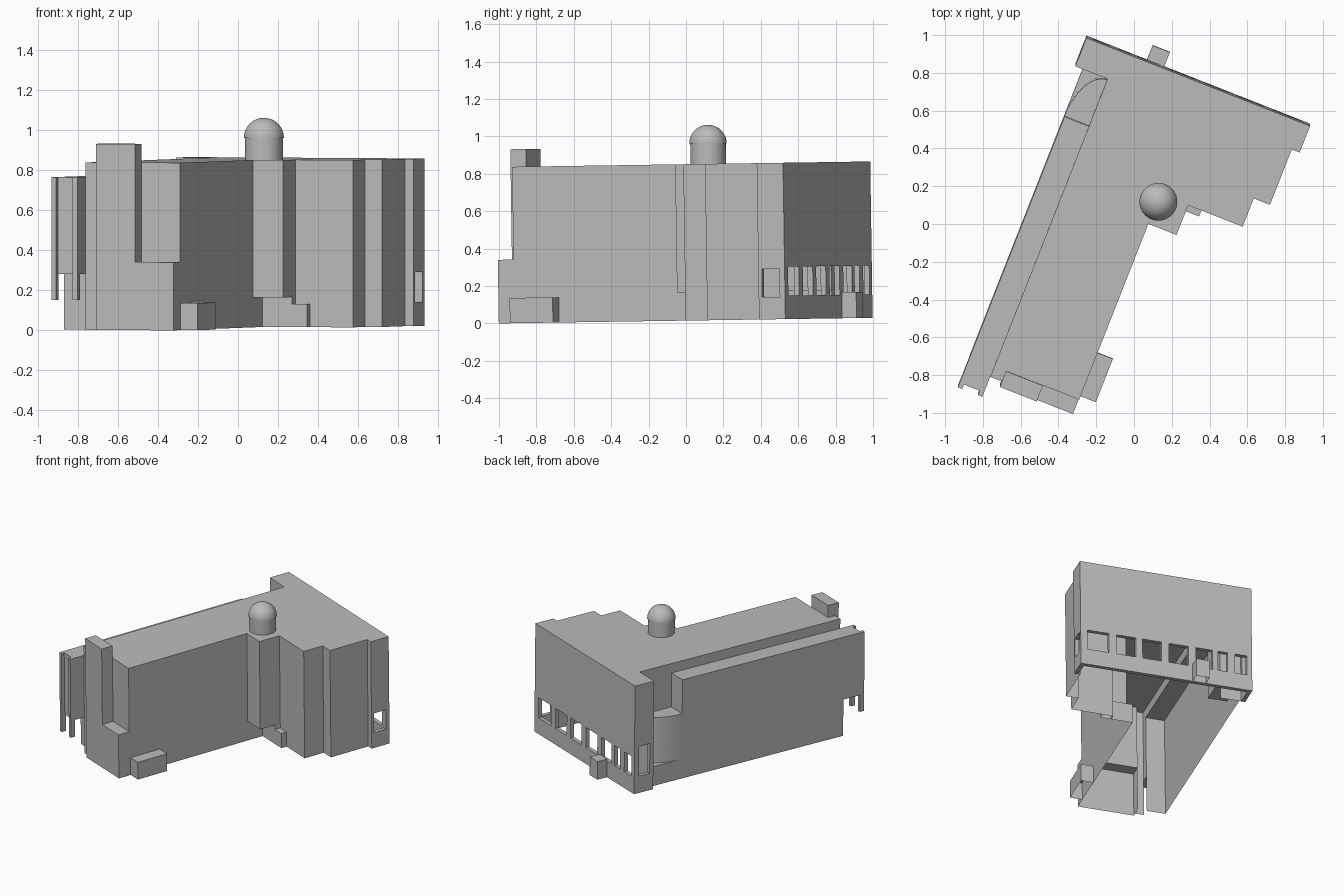
import bpy, bmesh, math
from mathutils import Matrix

cube = bpy.data.objects.get("Cube")
if cube:
    bpy.data.objects.remove(cube, do_unlink=True)

grey = bpy.data.materials.new("plain_grey")
grey.use_nodes = True
grey.diffuse_color = (0.5, 0.5, 0.5, 1)
grey.node_tree.nodes["Principled BSDF"].inputs["Base Color"].default_value = (0.5, 0.5, 0.5, 1)

# The building stands turned in plan, with a slight slope to the back
PLACE = (Matrix.Translation((0, 0, 0.015)) @ Matrix.Rotation(math.radians(0.86), 4, 'X')
         @ Matrix.Rotation(math.radians(-21.5), 4, 'Z'))


def finish(bm, name):
    bm.transform(PLACE)
    mesh = bpy.data.meshes.new(name)
    bm.to_mesh(mesh)
    bm.free()
    mesh.materials.append(grey)
    obj = bpy.data.objects.new(name, mesh)
    bpy.context.collection.objects.link(obj)
    return obj


def shell(name, pts, top, lows=None, base=0.0, floor=False):
    """Walls and roof over an outline; lows sets a wall's lower edge, None leaves it out."""
    lows = lows or {}
    bm = bmesh.new()
    bm.faces.new([bm.verts.new((x, y, top)) for x, y in pts])
    if floor:
        bm.faces.new([bm.verts.new((x, y, base)) for x, y in reversed(pts)])
    for i, (x, y) in enumerate(pts):
        low = lows.get(i, base)
        if low is None:
            continue
        u, v = pts[(i + 1) % len(pts)]
        bm.faces.new([bm.verts.new(c) for c in
                      ((x, y, low), (u, v, low), (u, v, top), (x, y, top))])
    bmesh.ops.remove_doubles(bm, verts=bm.verts, dist=1e-5)
    return finish(bm, name)


def block(name, x0, x1, y0, y1, z0, z1, lows=None, floor=False):
    """Edges run front, left, back, right."""
    return shell(name, [(x0, y0), (x1, y0), (x1, y1), (x0, y1)], z1, lows, z0, floor)


def window_wall(name, p, q, top, sill, head, openings):
    """Thick wall from p to q with a row of openings given as distances from p."""
    length = math.dist(p, q)
    dx, dy = (q[0] - p[0]) / length, (q[1] - p[1]) / length
    cuts = [0] + [d for pair in openings for d in pair] + [length]
    rows = [0, sill, head, top]
    bm = bmesh.new()
    for i, (s, e) in enumerate(zip(cuts, cuts[1:])):
        for j, (lo, hi) in enumerate(zip(rows, rows[1:])):
            if i % 2 and j == 1:
                continue
            bm.faces.new([bm.verts.new((p[0] + dx * d, p[1] + dy * d, z))
                          for d, z in ((s, lo), (e, lo), (e, hi), (s, hi))])
    bmesh.ops.remove_doubles(bm, verts=bm.verts, dist=1e-5)
    obj = finish(bm, name)
    mod = obj.modifiers.new("thickness", 'SOLIDIFY')
    mod.thickness = 0.03
    mod.offset = -1


ROOF, STRIP, LEFT, RIGHT, BACK = 0.836, 0.763, 0.673, -0.6, 0.836
INNER, OUTER, WING = -0.416, -0.555, 0.066

# Main wing and stepped rear block under one roof
outline = [(INNER, -1.02), (-.35, -1.02), (-.35, -.96), (WING, -.96), (WING, .04),
           (.226, .04), (.226, .209), (.536, .209), (.536, .37), (.628, .37),
           (.628, .685), (LEFT, .685), (LEFT, BACK), (RIGHT, BACK), (RIGHT, .675),
           (INNER, .675), (INNER, .405)]
shell("main_building", outline, ROOF,
      {1: None, 2: .34, 4: .15, 5: .15, 11: None, 12: None, 13: None, 15: .15, 16: STRIP})

# Window walls of the rear block
window_wall("back_wall", (LEFT, BACK), (RIGHT, BACK), ROOF, .125, .28,
            [(.05, .21), (.265, .41), (.46, .60), (.655, .80),
             (.855, .98), (1.02, 1.09), (1.145, 1.235)])
window_wall("left_end_wall", (LEFT, .685), (LEFT, BACK), ROOF, .12, .27, [(.02, .13)])
window_wall("right_end_wall", (RIGHT, BACK), (RIGHT, .675), ROOF, .13, .36, [(.04, .13)])

# Lower side aisle, its overhanging front end and hanging fins
block("side_aisle", OUTER, INNER, -.96, .405, 0, STRIP, {1: None, 2: .5})
block("aisle_overhang", OUTER, INNER, -1.11, -.96, .28, STRIP, {2: None}, floor=True)
for name, x in (("outer_fin", OUTER), ("inner_fin", INNER - .025)):
    block(name, x, x + .025, -1.135, -1.1, .15, STRIP, floor=True)

# Rounded corner room on a square plinth
block("corner_plinth", OUTER, INNER, .405, .675, 0, .15, {0: None, 1: None, 2: None})
arc = [(INNER + .139 * math.cos(t), .405 + .26 * math.sin(t))
       for t in (math.pi / 2 * (1 + k / 16) for k in range(17))]
shell("rounded_room", arc + [(INNER, .405)], .5, {16: None, 17: None}, base=.15)

# Recess below the overhanging bay, with entrance step
shell("bay_recess", [(WING, .04), (WING, .165), (.226, .165), (.226, .04)], .15,
      {2: None, 3: None})
block("bay_side", .225, .226, .165, .209, 0, .15)
block("entrance_step", .226, .305, .165, .209, 0, .115, {3: None})

# Front porch, tower and small annexes
block("front_porch", -.35, WING, -1.05, -.96, 0, .34, {2: None})
block("front_tower", -.35, -.14, -1.05, -.96, .34, .93)
block("side_annex", WING, .157, -.95, -.703, 0, .135, {3: None})
block("back_annex", -.255, -.157, BACK, .918, 0, .14, {0: None})

# Round turret with dome
SPOT = Matrix.Translation((.072, .17, 0))
bm = bmesh.new()
bmesh.ops.create_cone(bm, cap_ends=False, segments=48, radius1=.095, radius2=.095,
                      depth=.13, matrix=SPOT @ Matrix.Translation((0, 0, .885)))
turret = finish(bm, "turret")
bm = bmesh.new()
bmesh.ops.create_uvsphere(bm, u_segments=48, v_segments=24, radius=.1)
bmesh.ops.bisect_plane(bm, geom=bm.verts[:] + bm.edges[:] + bm.faces[:], plane_co=(0, 0, -.001),
                       plane_no=(0, 0, -1), clear_outer=True)
bmesh.ops.holes_fill(bm, edges=[e for e in bm.edges if e.is_boundary])
bm.transform(SPOT @ Matrix.Translation((0, 0, .945)))
dome = finish(bm, "turret_dome")

for obj in (turret, dome, bpy.data.objects["rounded_room"]):
    bpy.ops.object.select_all(action='DESELECT')
    obj.select_set(True)
    bpy.context.view_layer.objects.active = obj
    bpy.ops.object.shade_smooth_by_angle(angle=math.radians(35))
